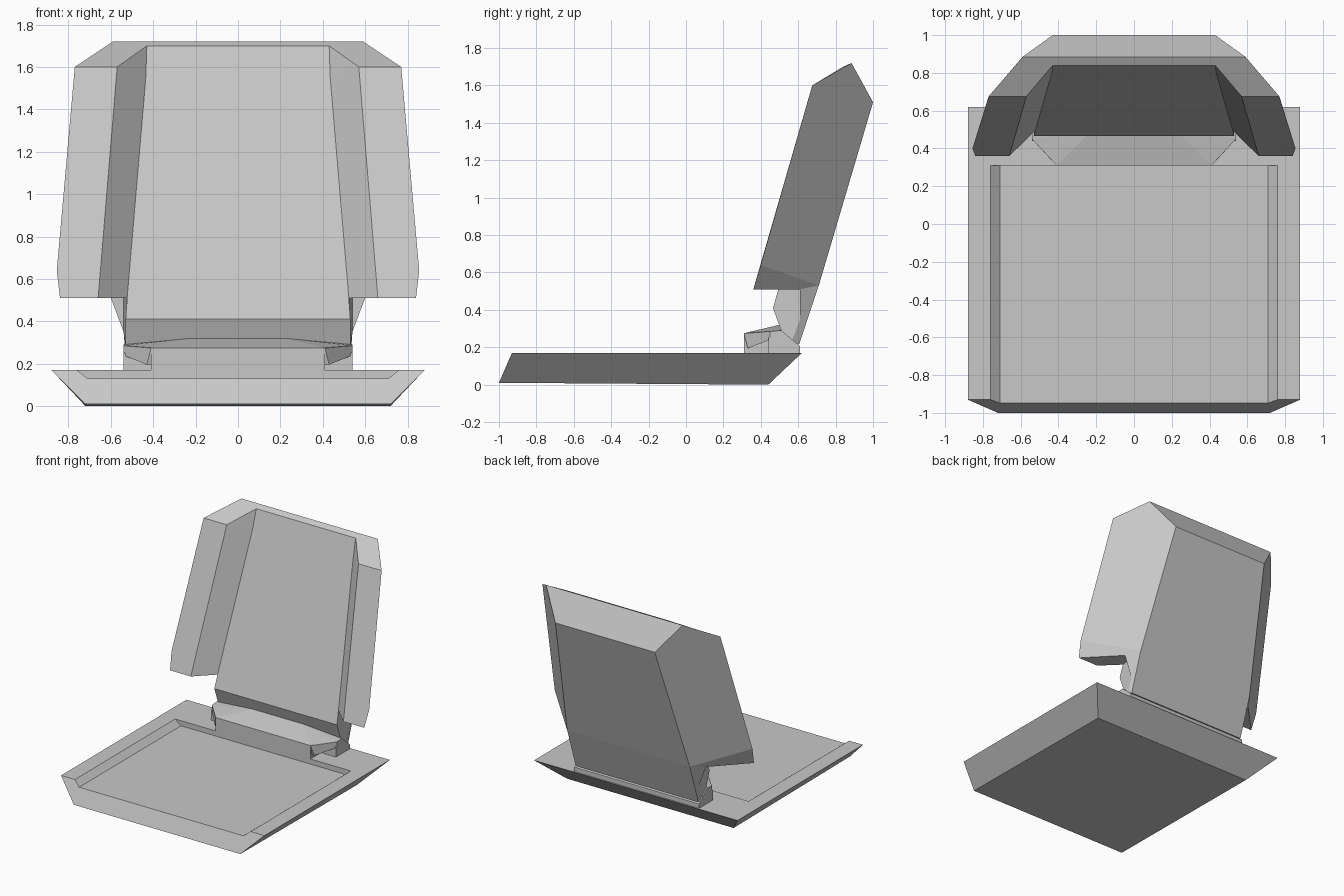
import bpy
import bmesh

if "Cube" in bpy.data.objects:
    bpy.data.objects.remove(bpy.data.objects["Cube"], do_unlink=True)

# One plain grey for every part
SHADE = (0.58, 0.58, 0.58, 1.0)
grey = bpy.data.materials.new("plain grey")
grey.use_nodes = True
grey.diffuse_color = SHADE
grey.node_tree.nodes["Principled BSDF"].inputs["Base Color"].default_value = SHADE


def finish(bm, name):
    """Tidy the mesh and place it in the scene."""
    bmesh.ops.dissolve_limit(bm, angle_limit=0.01, verts=bm.verts[:], edges=bm.edges[:])
    bmesh.ops.recalc_face_normals(bm, faces=bm.faces[:])
    mesh = bpy.data.meshes.new(name)
    bm.to_mesh(mesh)
    bm.free()
    mesh.materials.append(grey)
    obj = bpy.data.objects.new(name, mesh)
    bpy.context.collection.objects.link(obj)
    return obj


def mirrored_shell(name, points, faces):
    """Left half from named corners, mirrored; ~corner is its foot on the centre line."""
    bm = bmesh.new()
    verts = {}

    def corner(key):
        if key not in verts:
            x, y, z = points[key.lstrip("~")]
            verts[key] = bm.verts.new((0 if key.startswith("~") else x, y, z))
        return verts[key]

    for face in faces:
        bm.faces.new([corner(key) for key in face.split()])
    bmesh.ops.mirror(bm, geom=bm.verts[:] + bm.edges[:] + bm.faces[:],
                     axis="X", merge_dist=0.0001)
    bmesh.ops.remove_doubles(bm, verts=bm.verts[:], dist=0.0001)
    return finish(bm, name)


def mirrored_hull(name, points):
    """Convex block around the points and their mirror images."""
    bm = bmesh.new()
    for x, y, z in points:
        for side in (-1, 1):
            bm.verts.new((side * x, y, z))
    bmesh.ops.convex_hull(bm, input=bm.verts[:])
    return finish(bm, name)


# Seat pan: sloping sides, shallow recess open at the front
mirrored_shell("seat_pan", {
    "out_front": (0.88, -0.93, 0.17),
    "out_back": (0.88, 0.62, 0.17),
    "base_front": (0.72, -1.0, 0.01),
    "base_back": (0.72, 0.44, 0.0),
    "rim_front": (0.76, -0.93, 0.17),
    "rim_back": (0.76, 0.31, 0.17),
    "floor_front": (0.71, -0.948, 0.13),
    "floor_back": (0.71, 0.31, 0.13),
}, [
    "rim_front out_front out_back rim_back",
    "rim_back out_back ~out_back ~rim_back",
    "floor_front rim_front rim_back floor_back",
    "floor_back rim_back ~rim_back ~floor_back",
    "floor_front floor_back ~floor_back ~floor_front",
    "rim_front out_front base_front ~base_front ~floor_front floor_front",
    "out_front out_back base_back base_front",
    "out_back ~out_back ~base_back base_back",
    "base_front base_back ~base_back ~base_front",
])

# Hinge: central block, faceted cap with overhanging ends, rear foot
mirrored_hull("hinge_block", [
    (0.41, y, z) for y in (0.31, 0.5) for z in (0.13, 0.275)])
mirrored_hull("hinge_cap", [
    (0.41, 0.31, 0.275), (0.43, 0.33, 0.275), (0.43, 0.33, 0.195),
    (0.54, 0.45, 0.285), (0.54, 0.45, 0.24), (0.54, 0.51, 0.29),
    (0.22, 0.5, 0.32)])
mirrored_hull("hinge_foot", [
    (0.54, y, z) for y, z in ((0.44, 0.165), (0.44, 0.25), (0.51, 0.29),
                              (0.555, 0.24), (0.61, 0.205), (0.61, 0.165))])

# Backrest: sunken front panel, side bolsters, raked back and narrow neck
mirrored_shell("backrest", {
    "panel_top": (0.43, 0.84, 1.70),
    "panel_turn": (0.435, 0.80, 1.55),
    "panel_foot": (0.53, 0.465, 0.41),
    "neck_in": (0.523, 0.494, 0.51),
    "chin": (0.53, 0.51, 0.285),
    "bolster_top": (0.57, 0.675, 1.60),
    "bolster_foot": (0.66, 0.36, 0.51),
    "wing_top": (0.77, 0.675, 1.60),
    "wing_low": (0.855, 0.40, 0.64),
    "wing_foot": (0.84, 0.36, 0.51),
    "wing_rear": (0.60, 0.61, 0.51),
    "arm_in": (0.54, 0.61, 0.51),
    "armpit": (0.54, 0.61, 0.35),
    "crest": (0.59, 0.885, 1.72),
    "shoulder": (0.43, 1.0, 1.51),
    "waist": (0.53, 0.71, 0.53),
    "heel": (0.53, 0.605, 0.215),
    "heel_front": (0.53, 0.565, 0.23),
}, [
    "~panel_foot panel_foot neck_in panel_turn panel_top ~panel_top",
    "bolster_foot bolster_top panel_turn neck_in",
    "bolster_top panel_top panel_turn",
    "bolster_foot bolster_top wing_top wing_low wing_foot",
    "wing_top bolster_top panel_top ~panel_top ~crest crest",
    "crest ~crest ~shoulder shoulder",
    "crest shoulder waist wing_low wing_top",
    "wing_low waist wing_rear wing_foot",
    "bolster_foot wing_foot wing_rear arm_in neck_in",
    "arm_in wing_rear armpit",
    "wing_rear waist heel heel_front armpit",
    "~shoulder shoulder waist ~waist",
    "~waist waist heel ~heel",
    "heel ~heel ~heel_front heel_front",
    "panel_foot neck_in arm_in armpit heel_front chin",
    "panel_foot chin ~chin ~panel_foot",
    "chin heel_front ~heel_front ~chin",
])
